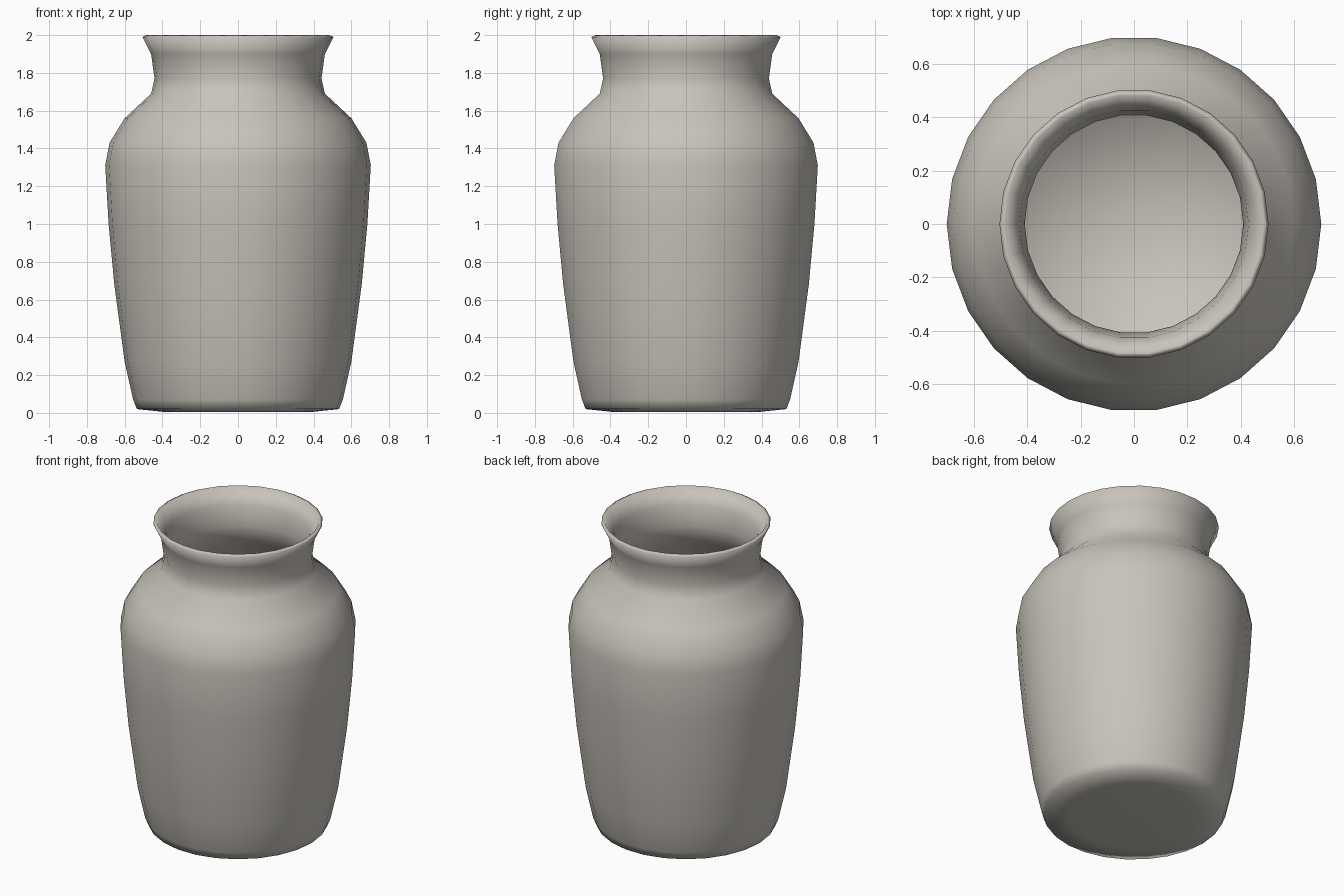
import bpy, bmesh, math

cube = bpy.data.objects.get("Cube")
if cube:
    bpy.data.objects.remove(cube, do_unlink=True)

# Clay material
clay = bpy.data.materials.new("warm grey clay")
clay.use_nodes = True
colour = (0.58, 0.55, 0.50, 1)
clay.diffuse_color = colour
clay.node_tree.nodes["Principled BSDF"].inputs["Base Color"].default_value = colour

# Profile (radius, height): outside from base to rim, then down the inside wall
outside = [(0.38, 0.004), (0.535, 0.02), (0.555, 0.07), (0.6, 0.27), (0.655, 0.68),
           (0.685, 1.0), (0.703, 1.31), (0.68, 1.43), (0.6, 1.56),
           (0.46, 1.69), (0.442, 1.77), (0.46, 1.9), (0.505, 1.99)]
inside = [(0.485, 2.0), (0.43, 1.9), (0.41, 1.77), (0.43, 1.67), (0.57, 1.53),
          (0.65, 1.41), (0.67, 1.31), (0.625, 0.68), (0.57, 0.27), (0.5, 0.06)]
SEGMENTS = 26


def lathe(name, profile):
    """Spin the profile round z, closing both ends on the axis."""
    bm = bmesh.new()
    rings = []
    for r, z in profile:
        angles = [math.tau * i / SEGMENTS for i in range(SEGMENTS)]
        rings.append([bm.verts.new((r * math.cos(a), r * math.sin(a), z)) for a in angles])
    for low, high in zip(rings, rings[1:]):
        for i in range(SEGMENTS):
            j = (i + 1) % SEGMENTS
            bm.faces.new((low[i], low[j], high[j], high[i]))
    # Underside and inner floor
    for ring in (rings[0], rings[-1]):
        centre = bm.verts.new((0, 0, ring[0].co.z))
        for i in range(SEGMENTS):
            bm.faces.new((centre, ring[i], ring[(i + 1) % SEGMENTS]))
    bmesh.ops.recalc_face_normals(bm, faces=bm.faces)
    mesh = bpy.data.meshes.new(name)
    bm.to_mesh(mesh)
    bm.free()
    mesh.materials.append(clay)
    mesh.shade_smooth()
    obj = bpy.data.objects.new(name, mesh)
    bpy.context.collection.objects.link(obj)
    return obj


lathe("vase", outside + inside)
